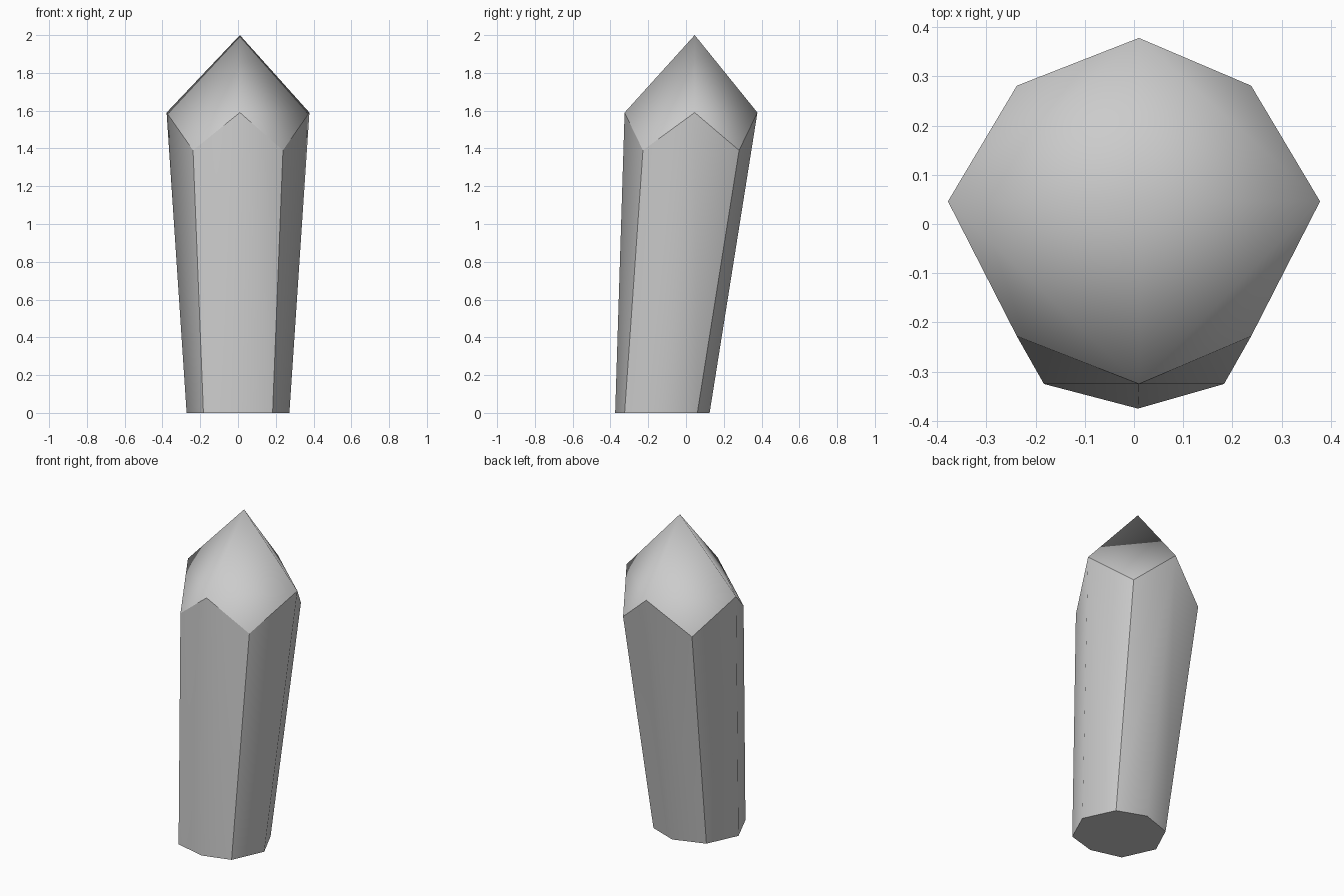
import bpy, bmesh

if "Cube" in bpy.data.objects:
    bpy.data.objects.remove(bpy.data.objects["Cube"])

bm = bmesh.new()


def ring(cx, cy, side, front, back, diag_x, diag_front, diag_back, z_point, z_diag):
    """Eight-sided ring, counter-clockwise from the right; even = points, odd = diagonals."""
    pts = [(side, cy, z_point), (diag_x, diag_back, z_diag),
           (cx, back, z_point), (-diag_x, diag_back, z_diag),
           (-side, cy, z_point), (-diag_x, diag_front, z_diag),
           (cx, front, z_point), (diag_x, diag_front, z_diag)]
    return [bm.verts.new(p) for p in pts]


# Leaning shaft: octagonal foot and zigzag shoulder
foot = ring(0.008, -0.13, 0.272, -0.375, 0.125, 0.183, -0.325, 0.06, 0, 0)
shoulder = ring(0.01, 0.046, 0.378, -0.325, 0.378, 0.238, -0.228, 0.281, 1.59, 1.39)
apex = bm.verts.new((0.01, 0.046, 2.0))

bottom = bm.faces.new(foot[::-1])
for i in range(0, 8, 2):
    p, d, n = i, i + 1, (i + 2) % 8
    # two shaft facets meeting at the diagonal ridge
    bm.faces.new((foot[p], foot[d], shoulder[p]))
    bm.faces.new((foot[d], shoulder[d], shoulder[p]))
    bm.faces.new((foot[d], foot[n], shoulder[n]))
    bm.faces.new((foot[d], shoulder[n], shoulder[d]))
    # tip facet
    bm.faces.new((shoulder[p], shoulder[d], shoulder[n]))
    bm.faces.new((shoulder[p], shoulder[n], apex))

# Smooth shading with crisp ridges, shoulder and foot
for f in bm.faces:
    f.smooth = f is not bottom
for i in range(8):
    j = (i + 1) % 8
    pairs = [(foot[i], foot[j]), (shoulder[i], shoulder[j])]
    if i % 2:
        pairs.append((foot[i], shoulder[i]))
    for a, b in pairs:
        bm.edges.get((a, b)).smooth = False

bm.normal_update()
mesh = bpy.data.meshes.new("crystal")
bm.to_mesh(mesh)
bm.free()
bpy.context.collection.objects.link(bpy.data.objects.new("crystal", mesh))
